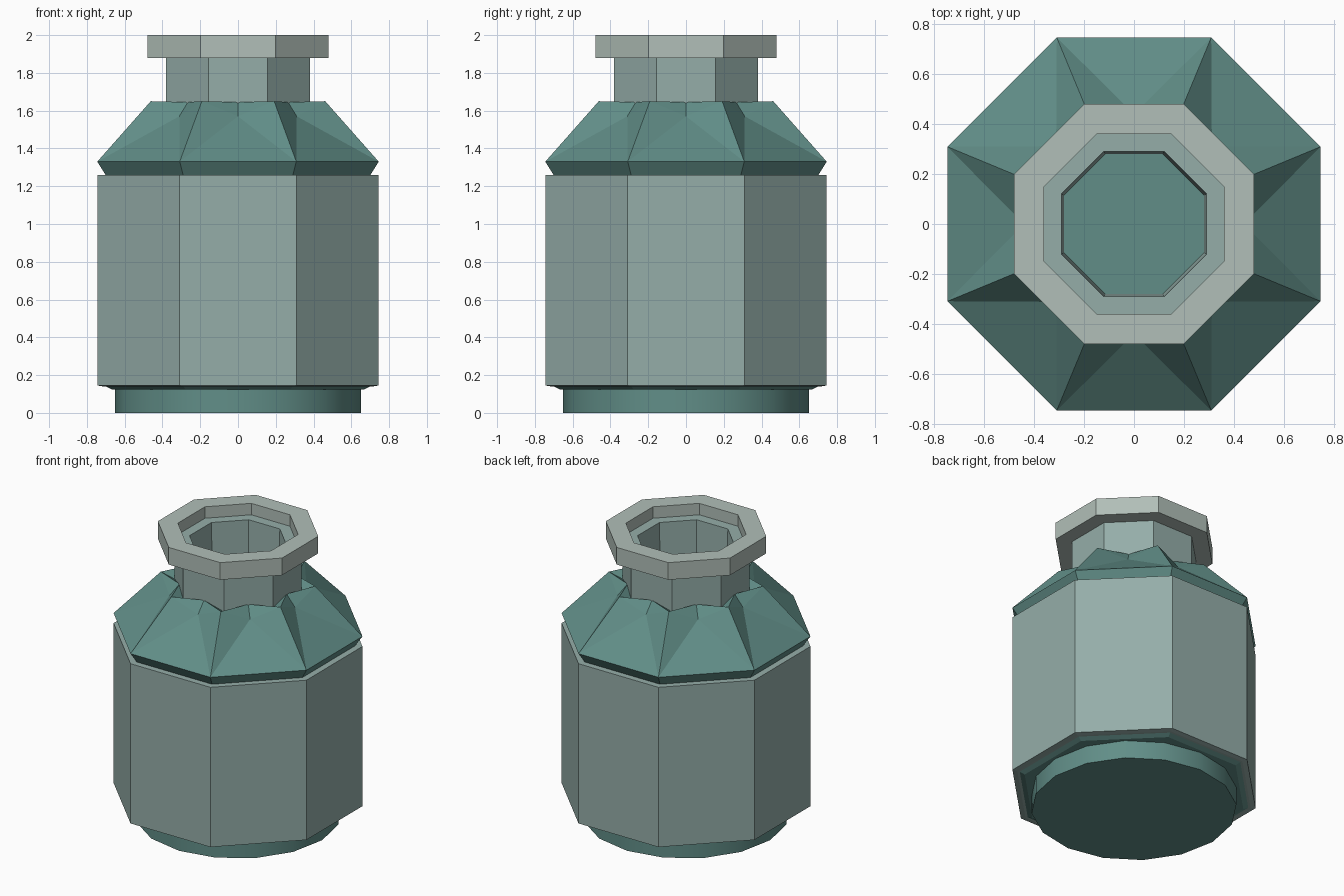
import bpy, bmesh, math

if "Cube" in bpy.data.objects:
    bpy.data.objects.remove(bpy.data.objects["Cube"])

K = 1 / math.cos(math.pi / 8)  # flat-to-corner factor of an octagon


def material(name, rgb):
    m = bpy.data.materials.new(name)
    m.diffuse_color = (*rgb, 1)
    m.use_nodes = True
    m.node_tree.nodes["Principled BSDF"].inputs["Base Color"].default_value = m.diffuse_color
    return m


glass = material("pale_glass", (0.30, 0.42, 0.395))
teal = material("teal", (0.12, 0.27, 0.245))
pale = material("pale_rim", (0.44, 0.52, 0.48))


def ring(bm, r, z, n=8, off=math.pi / 8):
    return [bm.verts.new((r * math.cos(off + i * math.tau / n),
                          r * math.sin(off + i * math.tau / n), z)) for i in range(n)]


def bridge(bm, a, b):
    n = len(a)
    for i in range(n):
        j = (i + 1) % n
        bm.faces.new((a[i], a[j], b[j], b[i]))


def finish(bm, name, mat):
    bmesh.ops.recalc_face_normals(bm, faces=bm.faces)
    me = bpy.data.meshes.new(name)
    bm.to_mesh(me)
    bm.free()
    ob = bpy.data.objects.new(name, me)
    bpy.context.collection.objects.link(ob)
    me.materials.append(mat)
    return ob


def octagon(name, profile, mat, closed=False):
    """Sweep an (apothem, z) profile around eight flat sides."""
    bm = bmesh.new()
    rings = [ring(bm, r * K, z) for r, z in profile]
    for a, b in zip(rings, rings[1:]):
        bridge(bm, a, b)
    if closed:
        bridge(bm, rings[-1], rings[0])
    else:
        bm.faces.new(rings[0])
        bm.faces.new(rings[-1])
    return finish(bm, name, mat)


# Body, with the coloured lining plate showing beneath it
octagon("body", [(0.715, 0.14), (0.745, 0.145), (0.745, 1.26), (0.70, 1.26)], glass)
octagon("lining_plate", [(0.67, 0.125), (0.72, 0.15)], teal)

# Neck tube and stepped rim
octagon("neck", [(0.38, 1.56), (0.38, 1.92), (0.29, 1.92), (0.277, 1.56)], glass, True)
octagon("rim", [(0.48, 1.88), (0.48, 2.0), (0.36, 2.0), (0.36, 1.88)], pale, True)

# Faceted shoulder: ridges at the corners, folds at the middle of each side
bm = bmesh.new()
under = ring(bm, 0.695 * K, 1.25)
edge = ring(bm, 0.745 * K, 1.33)
ridge = ring(bm, 0.50, 1.65)
fold = ring(bm, 0.44, 1.57, off=math.pi / 4)
dip = ring(bm, 0.405, 1.605)
peak = ring(bm, 0.375, 1.645, off=math.pi / 4)
bm.faces.new(under)
bridge(bm, under, edge)
for i in range(8):
    j = (i + 1) % 8
    bm.faces.new((edge[i], edge[j], fold[i]))
    bm.faces.new((edge[i], fold[i], ridge[i]))
    bm.faces.new((edge[j], ridge[j], fold[i]))
    bm.faces.new((ridge[i], fold[i], peak[i]))
    bm.faces.new((ridge[i], peak[i], dip[i]))
    bm.faces.new((ridge[j], peak[i], fold[i]))
    bm.faces.new((ridge[j], dip[j], peak[i]))
# Inner floor seen through the neck
floor = ring(bm, 0.33 * K, 1.62)
for i in range(8):
    j = (i + 1) % 8
    bm.faces.new((dip[i], peak[i], floor[i]))
    bm.faces.new((peak[i], floor[j], floor[i]))
    bm.faces.new((peak[i], dip[j], floor[j]))
bm.faces.new(floor)
finish(bm, "shoulder", teal)

# Round foot
bm = bmesh.new()
low = ring(bm, 0.65, 0, 16, 0)
top = ring(bm, 0.65, 0.15, 16, 0)
bridge(bm, low, top)
bm.faces.new(low)
bm.faces.new(top)
foot = finish(bm, "foot", teal)
bpy.context.view_layer.objects.active = foot
foot.select_set(True)
bpy.ops.object.shade_smooth_by_angle(angle=math.radians(35))
